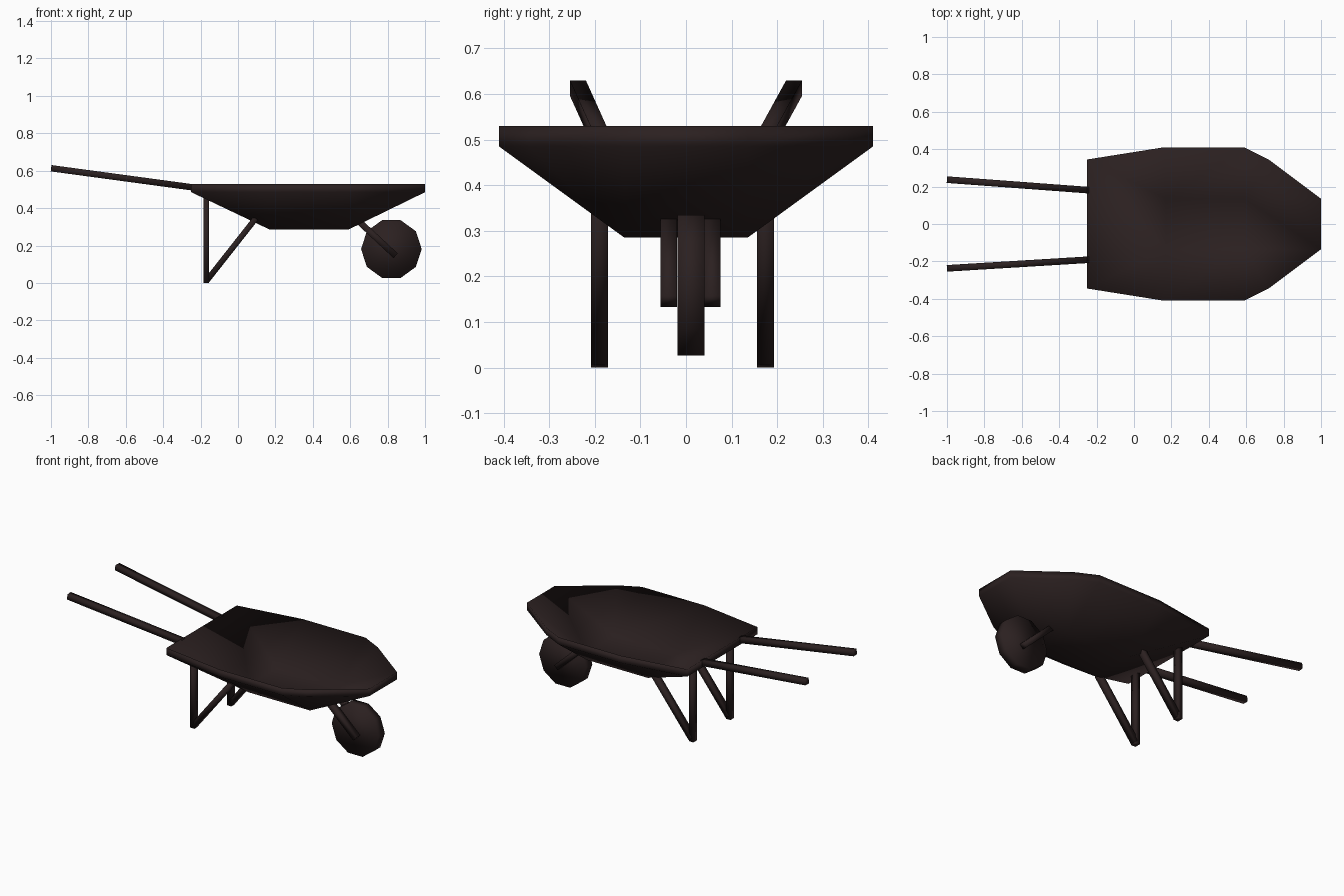
import bpy, bmesh, math
from mathutils import Vector, Matrix

if "Cube" in bpy.data.objects:
    bpy.data.objects.remove(bpy.data.objects["Cube"])

paint = bpy.data.materials.new("dark brown")
paint.diffuse_color = (0.024, 0.0145, 0.0145, 1)
paint.use_nodes = True
paint.node_tree.nodes["Principled BSDF"].inputs["Base Color"].default_value = paint.diffuse_color


def finish(name, bm):
    bmesh.ops.recalc_face_normals(bm, faces=bm.faces)
    for f in bm.faces:
        f.smooth = True
    me = bpy.data.meshes.new(name)
    bm.to_mesh(me)
    bm.free()
    me.materials.append(paint)
    ob = bpy.data.objects.new(name, me)
    bpy.context.collection.objects.link(ob)
    return ob


def bar(name, a, b, across, depth):
    """Square bar from a to b; across is its width in y."""
    a, b = Vector(a), Vector(b)
    d = (b - a).normalized()
    side = (Vector((0, 1, 0)) - d * d.y).normalized()
    up = d.cross(side)
    rot = Matrix((d, side, up)).transposed().to_4x4()
    bm = bmesh.new()
    bmesh.ops.create_cube(bm, size=1)
    bmesh.ops.scale(bm, vec=((b - a).length, across, depth), verts=bm.verts)
    bmesh.ops.transform(bm, matrix=Matrix.Translation((a + b) / 2) @ rot, verts=bm.verts)
    return finish(name, bm)


# Tray: thick-walled hollow bowl, the inside raised above the outside by the wall height
half = [(-0.25, 0.345), (0.16, 0.41), (0.59, 0.41), (0.72, 0.345), (1.0, 0.135)]
outline = half + [(x, -y) for x, y in reversed(half)]
bm = bmesh.new()


def ring(z, base=False):
    if base:
        return [bm.verts.new((0.17 if x < 0.3 else 0.59, math.copysign(0.135, y), z))
                for x, y in outline]
    return [bm.verts.new((x, y, z)) for x, y in outline]


rings = [ring(0.33, True), ring(0.53), ring(0.485), ring(0.285, True)]
n = len(outline)
for upper, lower in zip(rings, rings[1:]):
    for i in range(n):
        j = (i + 1) % n
        bm.faces.new((upper[i], upper[j], lower[j], lower[i]))
bm.faces.new(rings[0])
bm.faces.new(rings[-1])
bmesh.ops.remove_doubles(bm, verts=bm.verts, dist=0.001)
finish("tray", bm)

# Handles, legs and braces on both sides
for side, s in (("left", 1), ("right", -1)):
    inner = 0.181 if s > 0 else -0.191
    bar(side + "_handle", (-0.998, s * 0.237, 0.613), (-0.243, inner, 0.511), 0.035, 0.034)
    y = s * 0.182 - 0.008
    bar(side + "_leg", (-0.17, y, 0), (-0.17, y, 0.465), 0.037, 0.031)
    bar(side + "_brace", (-0.165, y, 0.015), (0.095, y, 0.345), 0.037, 0.031)

# Wheel and the two struts holding it
bm = bmesh.new()
bmesh.ops.create_cone(bm, cap_ends=True, segments=10, radius1=0.162, radius2=0.162, depth=0.06)
bmesh.ops.rotate(bm, matrix=Matrix.Rotation(math.radians(18), 3, "Z"), verts=bm.verts)
bmesh.ops.rotate(bm, matrix=Matrix.Rotation(math.pi / 2, 3, "X"), verts=bm.verts)
bmesh.ops.translate(bm, vec=(0.82, 0.011, 0.181), verts=bm.verts)
finish("wheel", bm)
for side, y in (("left", 0.0575), ("right", -0.0375)):
    bar(side + "_wheel_strut", (0.645, y, 0.33), (0.843, y, 0.145), 0.036, 0.034)
